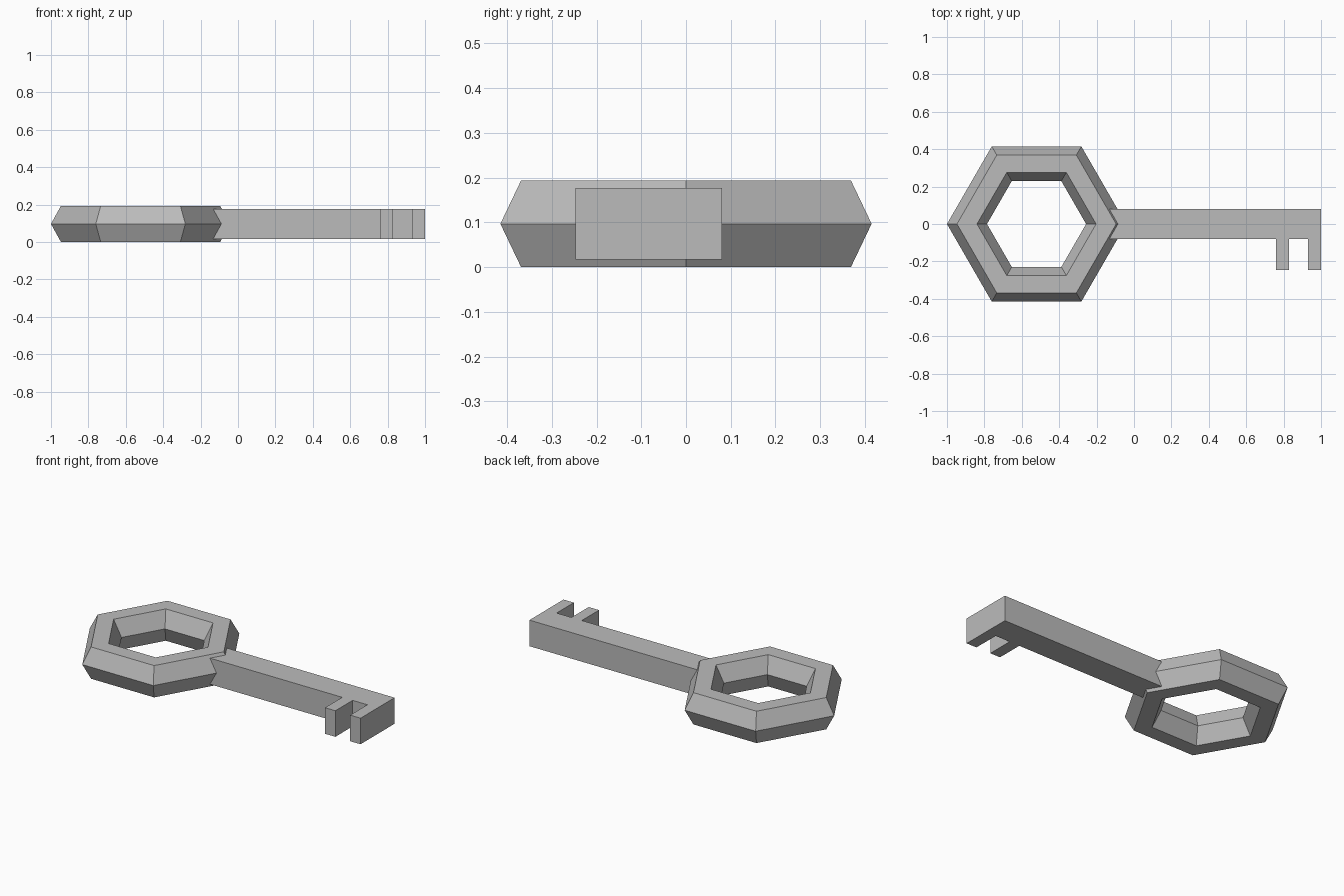
import bpy, bmesh
from math import cos, sin, pi

cube = bpy.data.objects.get("Cube")
if cube:
    bpy.data.objects.remove(cube, do_unlink=True)

MID_Z = 0.097

metal = bpy.data.materials.new("grey metal")
metal.use_nodes = True
grey = (0.5, 0.5, 0.5, 1)
metal.diffuse_color = grey
metal.node_tree.nodes["Principled BSDF"].inputs["Base Color"].default_value = grey


def finish(name, bm):
    bmesh.ops.recalc_face_normals(bm, faces=bm.faces)
    mesh = bpy.data.meshes.new(name)
    bm.to_mesh(mesh)
    bm.free()
    mesh.materials.append(metal)
    obj = bpy.data.objects.new(name, mesh)
    bpy.context.collection.objects.link(obj)
    return obj


# Handle: a six-sided ring with a six-sided cross-section
bm = bmesh.new()
SIDES, RADIUS, WIDTH, HALF_HEIGHT = 6, 0.372, 0.107, 0.097
rings = []
for i in range(SIDES):
    a = 2 * pi * i / SIDES
    ring = []
    for j in range(SIDES):
        b = 2 * pi * j / SIDES
        r = RADIUS + WIDTH * cos(b)
        z = HALF_HEIGHT * sin(b) / sin(pi / 3)
        ring.append(bm.verts.new((r * cos(a), r * sin(a), z)))
    rings.append(ring)
for i in range(SIDES):
    here, there = rings[i], rings[(i + 1) % SIDES]
    for j in range(SIDES):
        k = (j + 1) % SIDES
        bm.faces.new((here[j], there[j], there[k], here[k]))
handle = finish("handle_ring", bm)
handle.location = (-0.521, 0, MID_Z)

# Shaft with two teeth: one outline extruded upwards
START, END, SIDE, TOOTH_TIP, THICKNESS = -0.17, 1.0, 0.081, -0.247, 0.159
outline = [(START, SIDE), (START, -SIDE)]
for left, right in ((0.76, 0.83), (0.93, END)):
    outline += [(left, -SIDE), (left, TOOTH_TIP), (right, TOOTH_TIP)]
    if right < END:
        outline.append((right, -SIDE))
outline.append((END, SIDE))

bm = bmesh.new()
base = bm.faces.new([bm.verts.new((x, y, -THICKNESS / 2)) for x, y in outline])
top = bmesh.ops.extrude_face_region(bm, geom=[base])
verts = [v for v in top["geom"] if isinstance(v, bmesh.types.BMVert)]
bmesh.ops.translate(bm, verts=verts, vec=(0, 0, THICKNESS))
shaft = finish("shaft_and_teeth", bm)
shaft.location.z = MID_Z
